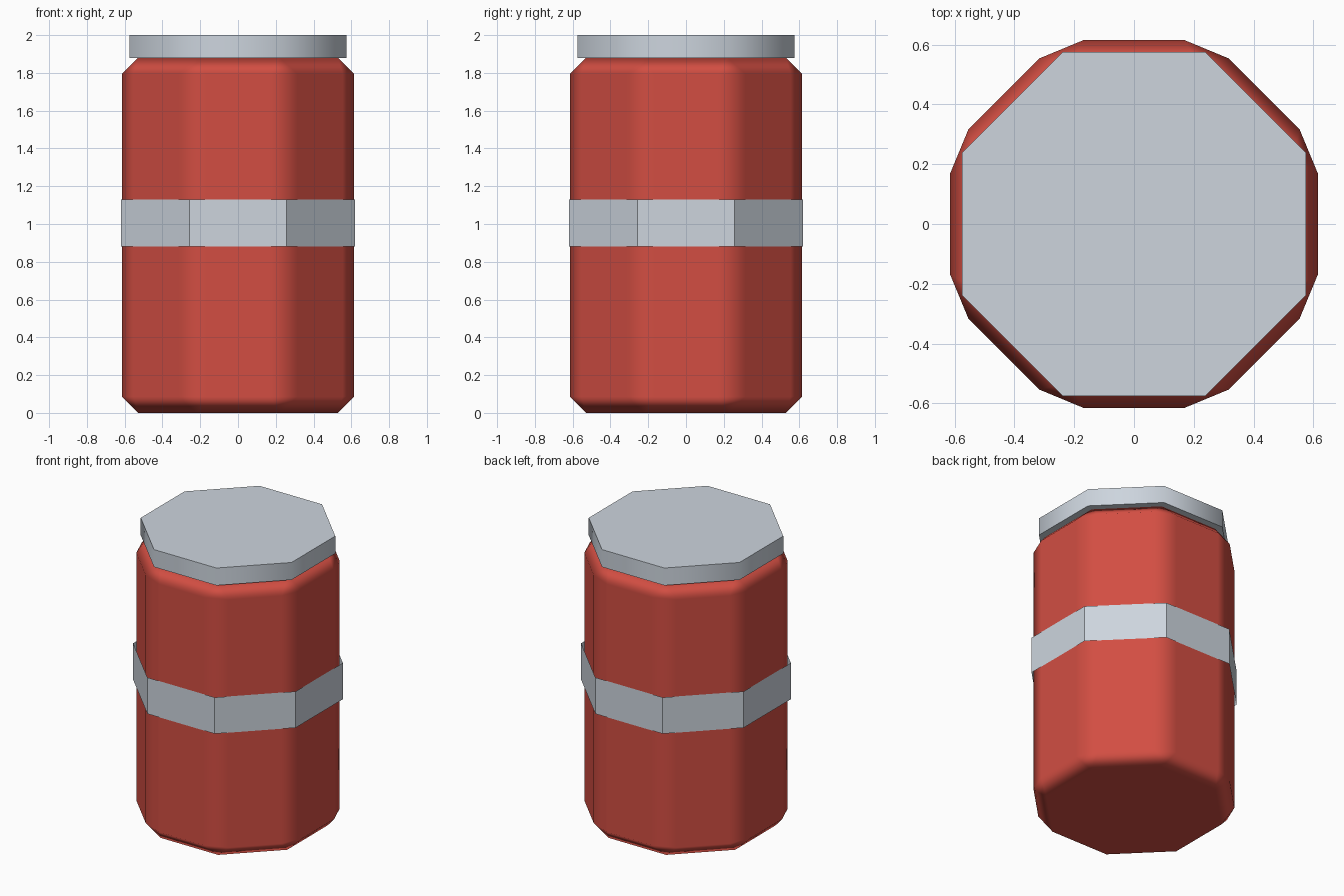
import bpy
import math

cube = bpy.data.objects.get("Cube")
if cube:
    bpy.data.objects.remove(cube, do_unlink=True)


def make_material(name, color):
    mat = bpy.data.materials.new(name)
    mat.use_nodes = True
    mat.diffuse_color = (*color, 1)
    mat.node_tree.nodes["Principled BSDF"].inputs["Base Color"].default_value = (*color, 1)
    return mat


def octagon(name, apothem, bottom, top, mat, fill="NGON"):
    """Upright octagonal prism with flat sides facing the axes."""
    bpy.ops.mesh.primitive_cylinder_add(
        vertices=8, radius=apothem / math.cos(math.pi / 8), depth=top - bottom,
        end_fill_type=fill, location=(0, 0, (bottom + top) / 2),
        rotation=(0, 0, math.pi / 8))
    obj = bpy.context.object
    obj.name = name
    obj.data.materials.append(mat)
    bpy.ops.object.transform_apply(location=False, rotation=True, scale=False)
    return obj


red = make_material("red paint", (0.645, 0.076, 0.055))
metal = make_material("pale metal", (0.61, 0.665, 0.73))

# Can body with chamfered, softly shaded edges
body = octagon("can_body", 0.615, 0, 1.88, red)
bpy.ops.object.shade_smooth()
bevel = body.modifiers.new("Chamfer", "BEVEL")
bevel.width = 0.086
bevel.segments = 1
bevel.limit_method = "ANGLE"
bevel.harden_normals = True

# Lid with sides shaded round
octagon("lid", 0.575, 1.88, 2.0, metal)
bpy.ops.object.shade_smooth_by_angle(angle=math.radians(60))

# Thin open band around the middle
octagon("middle_band", 0.62, 0.88, 1.13, metal, fill="NOTHING")
